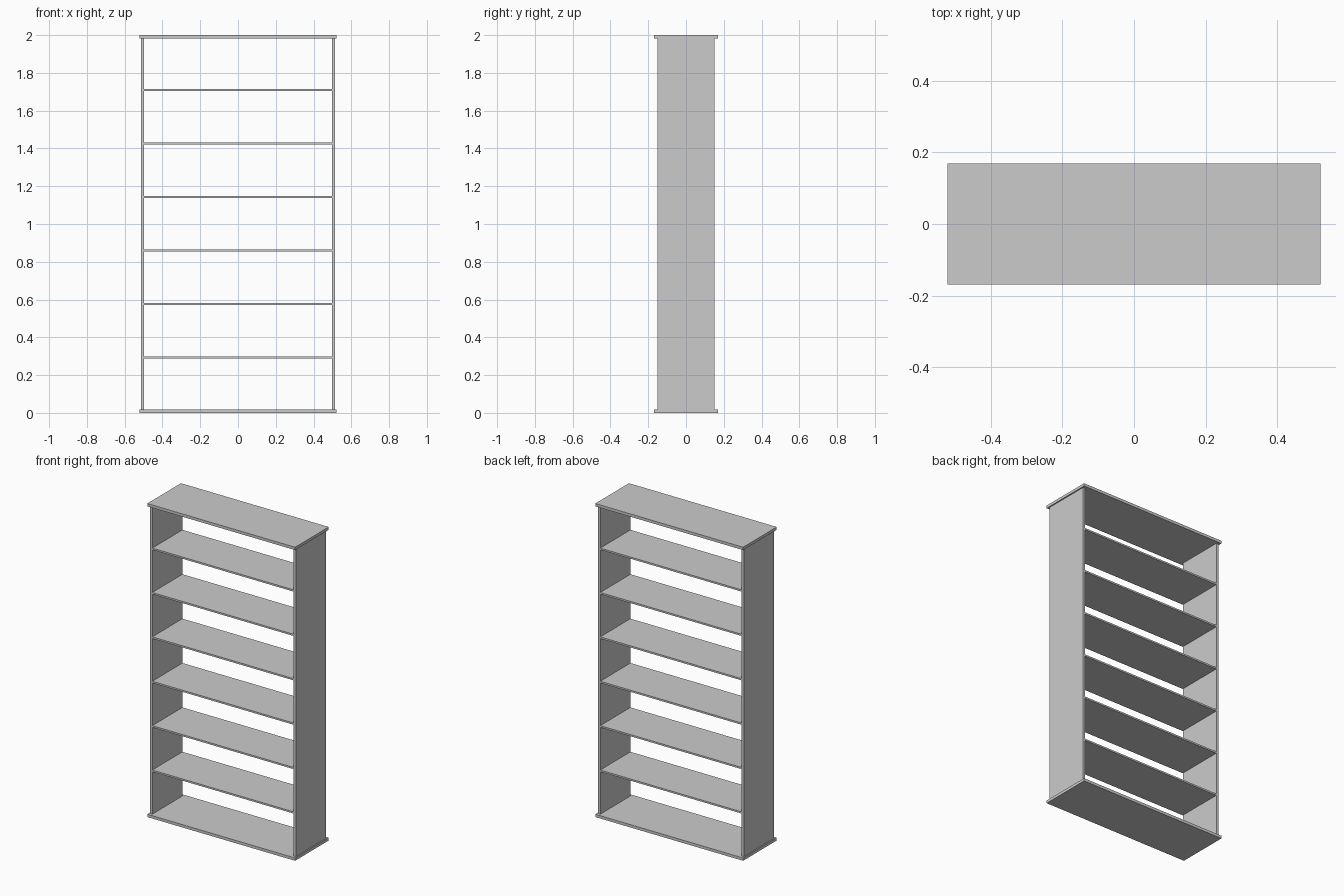
import bpy

if "Cube" in bpy.data.objects:
    bpy.data.objects.remove(bpy.data.objects["Cube"])


def box(name, size, center):
    bpy.ops.mesh.primitive_cube_add(size=1, location=center)
    ob = bpy.context.object
    ob.name = name
    ob.scale = size
    bpy.ops.object.transform_apply(location=False, rotation=False, scale=True)
    return ob


HEIGHT, PLATE = 2.0, 0.018
INNER, SIDE = 0.498, 0.016     # half inner width, side panel thickness
DEPTH, SHELF = 0.304, 0.011    # panel depth, shelf thickness

# Overhanging base and top boards
box("base_board", (1.043, 0.339, PLATE), (0, 0, PLATE / 2))
box("top_board", (1.043, 0.339, PLATE), (0, 0, HEIGHT - PLATE / 2))

# Side panels
for name, s in (("left_side", -1), ("right_side", 1)):
    box(name, (SIDE, DEPTH, HEIGHT - 2 * PLATE),
        (s * (INNER + SIDE / 2), 0, HEIGHT / 2))

# Six evenly spaced shelves between the sides
pitch = (HEIGHT - PLATE) / 7
for i in range(1, 7):
    box(f"shelf_{i}", (2 * INNER, DEPTH, SHELF), (0, 0, PLATE / 2 + i * pitch + 0.002))
